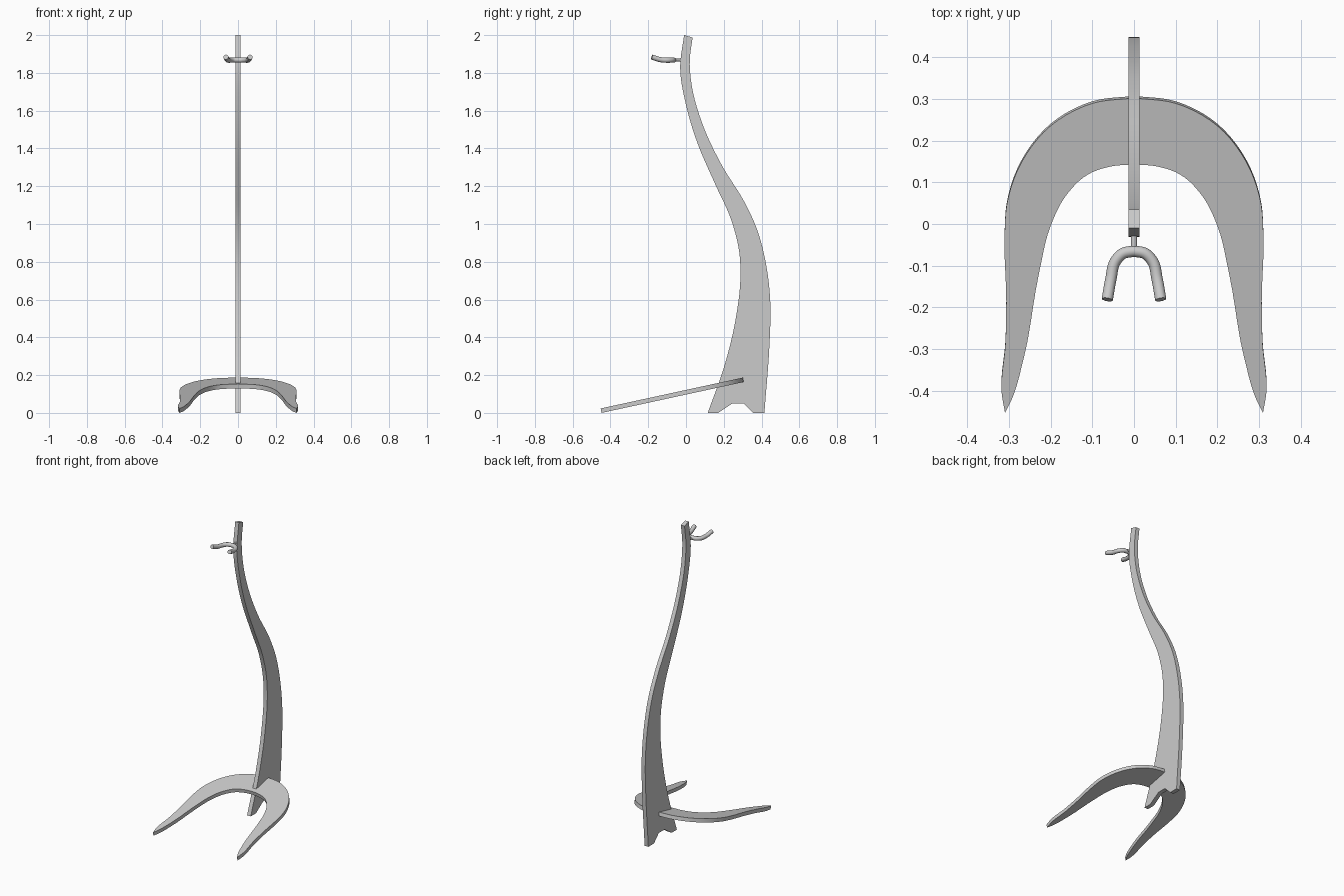
import bpy, bmesh, math
from mathutils import Vector

if "Cube" in bpy.data.objects:
    bpy.data.objects.remove(bpy.data.objects["Cube"])


def spline(pts, n=5):
    """Smooth curve through the points (Catmull-Rom with chord-aware tangents)."""
    p = [Vector(q) for q in pts]
    d = [(b - a).length for a, b in zip(p, p[1:])]
    m = [(p[1] - p[0]) / d[0]]
    for i in range(1, len(p) - 1):
        a, b = (p[i] - p[i - 1]) / d[i - 1], (p[i + 1] - p[i]) / d[i]
        m.append((a * d[i] + b * d[i - 1]) / (d[i] + d[i - 1]))
    m.append((p[-1] - p[-2]) / d[-1])
    out = []
    for i, h in enumerate(d):
        for k in range(n):
            t = k / n
            out.append(p[i] * (2*t**3 - 3*t**2 + 1) + m[i] * h * (t**3 - 2*t**2 + t)
                       + p[i + 1] * (3*t**2 - 2*t**3) + m[i + 1] * h * (t**3 - t**2))
    return out + [p[-1]]


def smooth(ob):
    bpy.ops.object.select_all(action='DESELECT')
    ob.select_set(True)
    bpy.context.view_layer.objects.active = ob
    bpy.ops.object.shade_smooth_by_angle(angle=math.radians(35))


def plate(name, outline, offset):
    """Flat board: outline face extruded by an offset vector."""
    bm = bmesh.new()
    face = bm.faces.new([bm.verts.new(v) for v in outline])
    ext = bmesh.ops.extrude_face_region(bm, geom=[face], use_keep_orig=True)
    bmesh.ops.translate(bm, vec=offset, verts=[g for g in ext['geom'] if isinstance(g, bmesh.types.BMVert)])
    bmesh.ops.recalc_face_normals(bm, faces=bm.faces)
    me = bpy.data.meshes.new(name)
    bm.to_mesh(me)
    bm.free()
    ob = bpy.data.objects.new(name, me)
    bpy.context.collection.objects.link(ob)
    smooth(ob)
    return ob


def tube(name, pts, radius):
    """Round rod along a path, with capped ends."""
    cu = bpy.data.curves.new(name, 'CURVE')
    cu.dimensions = '3D'
    cu.bevel_depth = radius
    cu.bevel_resolution = 4
    cu.use_fill_caps = True
    sp = cu.splines.new('POLY')
    sp.points.add(len(pts) - 1)
    for s, p in zip(sp.points, pts):
        s.co = (*p, 1)
    ob = bpy.data.objects.new(name, cu)
    bpy.context.collection.objects.link(ob)
    bpy.ops.object.select_all(action='DESELECT')
    ob.select_set(True)
    bpy.context.view_layer.objects.active = ob
    bpy.ops.object.convert(target='MESH')
    ob = bpy.context.object
    bm = bmesh.new()
    bm.from_mesh(ob.data)
    bmesh.ops.remove_doubles(bm, verts=bm.verts, dist=1e-5)
    rims = [e for f in bm.faces if len(f.verts) > 4 for e in f.edges]
    bmesh.ops.bevel(bm, geom=rims, offset=radius * 0.25, segments=2, profile=0.5, affect='EDGES')
    bmesh.ops.recalc_face_normals(bm, faces=bm.faces)
    bm.to_mesh(ob.data)
    bm.free()
    smooth(ob)


# Curved upright board (y, z profile) with a notched foot
front = spline([(0.115, 0), (0.205, 0.255), (0.267, 0.52), (0.288, 0.71), (0.282, 0.85),
                (0.24, 1.02), (0.155, 1.21), (0.06, 1.43), (0.0, 1.63), (-0.031, 1.83), (-0.01, 2.0)])
back = spline([(0.035, 1.987), (0.02, 1.87), (0.03, 1.735), (0.087, 1.53), (0.19, 1.31),
               (0.31, 1.115), (0.373, 0.98), (0.425, 0.78), (0.447, 0.57), (0.443, 0.385), (0.415, 0)])
foot = [(0.355, 0), (0.305, 0.05), (0.245, 0.05), (0.17, 0)]
T = 0.0135
plate('upright', [(-T, p[0], p[1]) for p in front + back + foot], (2 * T, 0, 0))

# Tilted horseshoe base: right half outline (x, y), mirrored
outer = spline([(0, 0.307), (0.1, 0.294), (0.2, 0.24), (0.27, 0.152), (0.305, 0.05), (0.31, -0.02),
                (0.306, -0.18), (0.308, -0.28), (0.317, -0.40), (0.309, -0.447)])
inner = spline([(0.309, -0.447), (0.295, -0.42), (0.265, -0.32), (0.227, -0.11), (0.2, 0),
                (0.163, 0.073), (0.11, 0.124), (0.055, 0.143), (0, 0.148)])
half = outer + inner[1:]
mirror = [Vector((-p.x, p.y)) for p in reversed(half[1:-1])]
tilt = math.atan(0.217)
plate('horseshoe_base', [(p.x, p.y, (p.y + 0.447) * 0.217) for p in half + mirror],
      Vector((0, -math.sin(tilt), math.cos(tilt))) * 0.024)

# Forked yoke and its short stem
arm = spline([(0, -0.065, 1.868), (0.027, -0.071, 1.868), (0.046, -0.092, 1.867),
              (0.055, -0.13, 1.869), (0.064, -0.181, 1.884)], 6)
# keep the fork level and symmetric at its middle
tube('yoke_fork', [Vector((-p.x, p.y, p.z)) for p in reversed(arm[1:])] + arm, 0.0135)
tube('yoke_stem', [(0, -0.01, 1.868), (0, -0.065, 1.868)], 0.007)
